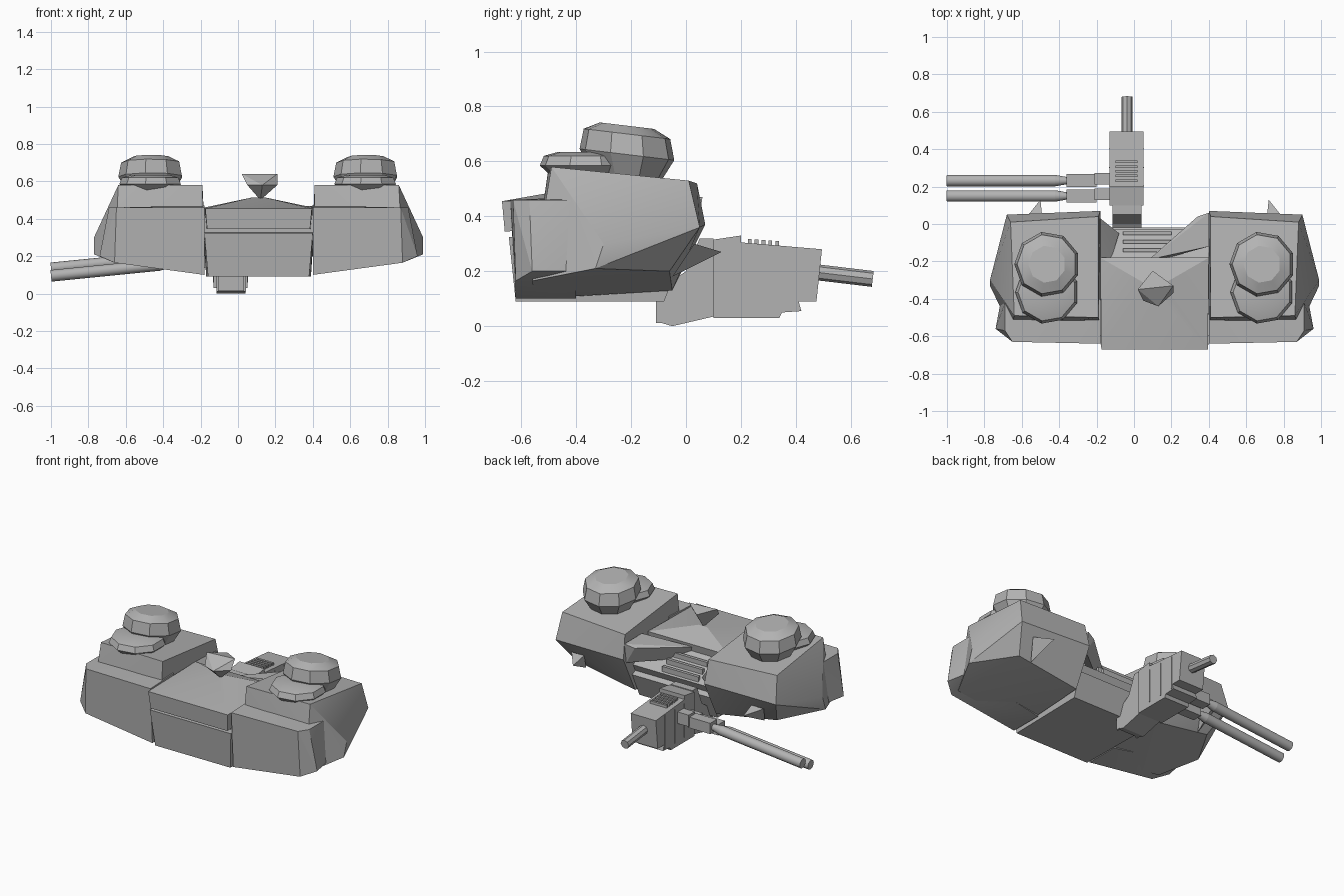
import bpy
import bmesh
import math
from mathutils import Vector

if "Cube" in bpy.data.objects:
    bpy.data.objects.remove(bpy.data.objects["Cube"], do_unlink=True)

# One plain grey for the whole model
grey = bpy.data.materials.new("plain_grey")
grey.use_nodes = True
colour = (0.45, 0.45, 0.45, 1.0)
grey.diffuse_color = colour
grey.node_tree.nodes["Principled BSDF"].inputs["Base Color"].default_value = colour

CENTRE = 0.11  # the hull is symmetric about this x


def finish(name, bm, smooth=20):
    bmesh.ops.recalc_face_normals(bm, faces=bm.faces[:])
    mesh = bpy.data.meshes.new(name)
    bm.to_mesh(mesh)
    bm.free()
    mesh.materials.append(grey)
    obj = bpy.data.objects.new(name, mesh)
    bpy.context.collection.objects.link(obj)
    bpy.ops.object.select_all(action='DESELECT')
    obj.select_set(True)
    bpy.context.view_layer.objects.active = obj
    bpy.ops.object.shade_smooth_by_angle(angle=math.radians(smooth))
    return obj


def hull(name, points):
    """Faceted convex block around a few corner points."""
    bm = bmesh.new()
    for p in points:
        bm.verts.new(p)
    res = bmesh.ops.convex_hull(bm, input=bm.verts[:])
    loose = {g for g in res["geom_interior"] + res["geom_unused"]
             if isinstance(g, bmesh.types.BMVert)}
    bmesh.ops.delete(bm, geom=list(loose), context='VERTS')
    bmesh.ops.dissolve_limit(bm, angle_limit=math.radians(2),
                             verts=bm.verts[:], edges=bm.edges[:])
    return finish(name, bm)


def sided(side, points):
    """Turn (distance from centre line, y, z) into model space."""
    return [(CENTRE + side * u, y, z) for u, y, z in points]


def symmetric(points):
    return sided(1, points) + sided(-1, points)


def box(name, low, high):
    return hull(name, [(x, y, z) for x in (low[0], high[0])
                       for y in (low[1], high[1]) for z in (low[2], high[2])])


def tube(name, start, end, r1, r2, sides=12):
    """Straight round bar between two points."""
    start, end = Vector(start), Vector(end)
    bm = bmesh.new()
    bmesh.ops.create_cone(bm, cap_ends=True, segments=sides, radius1=r1,
                          radius2=r2, depth=(end - start).length)
    obj = finish(name, bm, 35)
    obj.location = (start + end) / 2
    obj.rotation_euler = (end - start).to_track_quat('Z', 'Y').to_euler()
    return obj


def dome(name, x, y, rings, tilt, sides=9):
    """Stacked rings of (z, radius), leaning down towards the rear."""
    points = []
    for z, r in rings:
        for i in range(sides):
            a = math.tau * (i + 0.5) / sides
            dy = r * math.sin(a)
            points.append((x + r * math.cos(a), y + dy, z - tilt * dy))
    return hull(name, points)


# Side pods: tall rear block, lower front block, two stacked domes, rear spike
for side, label in ((1, "left"), (-1, "right")):
    hull(label + "_pod", sided(side, [
        (0.30, -0.50, 0.58), (0.75, -0.49, 0.58), (0.30, 0.04, 0.52),
        (0.77, 0.01, 0.53), (0.29, 0.07, 0.37), (0.79, 0.05, 0.36),
        (0.88, -0.30, 0.30), (0.88, -0.33, 0.21), (0.77, -0.56, 0.165),
        (0.29, -0.55, 0.10), (0.29, -0.05, 0.13), (0.72, -0.06, 0.20)]))
    hull(label + "_pod_front", sided(side, [
        (0.29, -0.64, 0.46), (0.76, -0.63, 0.46), (0.80, -0.57, 0.46),
        (0.80, -0.42, 0.46), (0.29, -0.40, 0.47), (0.77, -0.62, 0.165),
        (0.85, -0.56, 0.20), (0.82, -0.40, 0.20), (0.29, -0.62, 0.10),
        (0.29, -0.40, 0.10)]))
    x = CENTRE + side * 0.575
    dome(label + "_dome", x, -0.215,
         [(0.55, 0.13), (0.625, 0.175), (0.70, 0.16), (0.73, 0.10)], 0.12)
    dome(label + "_lower_dome", x, -0.365,
         [(0.54, 0.12), (0.585, 0.17), (0.62, 0.155), (0.635, 0.10)], 0.0)
    hull(label + "_spike", sided(side, [
        (0.69, 0.03, 0.30), (0.60, 0.03, 0.30), (0.61, 0.13, 0.27),
        (0.64, -0.05, 0.18)]))

# Centre hull below the deck lip, with a flat belly
hull("centre_hull", symmetric([
    (0.29, -0.645, 0.325), (0.27, -0.62, 0.09), (0.28, -0.08, 0.09),
    (0.29, -0.02, 0.24), (0.29, -0.20, 0.33)]))
hull("centre_core", symmetric([
    (0.29, -0.60, 0.42), (0.29, -0.60, 0.28), (0.29, -0.20, 0.42),
    (0.29, -0.03, 0.30), (0.29, -0.08, 0.20)]))

# Overhanging deck, rising slightly to a peak under the crystal
hull("centre_deck", symmetric([
    (0.285, -0.67, 0.455), (0.275, -0.66, 0.345), (0.29, -0.18, 0.46),
    (0.29, -0.20, 0.36), (0.03, -0.33, 0.515)]))

# Upturned crystal on the deck
hull("deck_crystal", [
    (0.12, -0.35, 0.50), (0.02, -0.35, 0.64), (0.10, -0.25, 0.62),
    (0.21, -0.33, 0.64), (0.21, -0.37, 0.58), (0.13, -0.44, 0.58),
    (0.05, -0.41, 0.58)])

# Rear recess: corner gussets and slats
hull("left_gusset", [
    (0.40, 0.06, 0.47), (0.40, -0.12, 0.47), (0.08, -0.19, 0.44),
    (0.11, -0.20, 0.36), (0.40, 0.04, 0.34), (0.34, 0.04, 0.45)])
hull("right_gusset", [
    (-0.18, 0.03, 0.45), (-0.18, -0.18, 0.46), (-0.08, -0.05, 0.34),
    (-0.12, -0.18, 0.40), (-0.18, 0.0, 0.30)])
for i in range(3):
    y = -0.05 - i * 0.045
    box("recess_slat", (-0.06, y - 0.01, 0.28), (0.20, y + 0.01, 0.34 + i * 0.03))

# Gun housing: stepped side profiles extruded across x
def extruded(name, profile, x1, x2):
    bm = bmesh.new()
    face = bm.faces.new([bm.verts.new((x1, y, z)) for y, z in profile])
    out = bmesh.ops.extrude_face_region(bm, geom=[face])
    moved = [v for v in out["geom"] if isinstance(v, bmesh.types.BMVert)]
    bmesh.ops.translate(bm, verts=moved, vec=(x2 - x1, 0, 0))
    return finish(name, bm)


extruded("gun_housing", [
    (0.10, 0.03), (0.34, 0.03), (0.35, 0.05), (0.42, 0.055), (0.41, 0.09),
    (0.475, 0.09), (0.495, 0.28), (0.20, 0.305), (0.20, 0.33), (0.10, 0.315)],
    -0.13, 0.05)
extruded("gun_nose", [
    (-0.10, 0.015), (-0.05, 0.0), (0.10, 0.035), (0.10, 0.32), (0.05, 0.32),
    (0.0, 0.20), (-0.10, 0.13)], -0.115, 0.04)

# Vent frame on the nose
for z in (0.03, 0.05, 0.07):
    box("nose_slat", (-0.09, -0.107, z - 0.005), (0.015, -0.09, z + 0.005))
for x in (-0.115, 0.03):
    box("nose_frame", (x, -0.11, 0.012), (x + 0.012, -0.08, 0.10))

# Cooling ribs and panel seams
for i in range(5):
    y = 0.225 + i * 0.025
    box("gun_rib", (-0.10, y, 0.28), (0.02, y + 0.014, 0.318 - i * 0.002))
for y in (0.20, 0.30, 0.40):
    box("gun_seam", (-0.134, y, 0.06), (0.054, y + 0.006, 0.28))

# Rear rod
tube("rear_rod", (-0.037, 0.47, 0.197), (-0.037, 0.68, 0.172), 0.029, 0.029, 8)

# Twin barrels: square socket, collar, taper and long tube
for label, y, drop in (("front", 0.15, 0.0), ("rear", 0.232, 0.04)):
    def at(x):
        return (x, y, 0.195 + drop + 0.1 * x)
    tube(label + "_barrel", at(-1.0), at(-0.42), 0.031, 0.031, 14)
    tube(label + "_barrel_taper", at(-0.42), at(-0.35), 0.031, 0.018, 14)
    z = at(-0.28)[2]
    box(label + "_collar", (-0.36, y - 0.034, z - 0.04), (-0.20, y + 0.034, z + 0.03))
    box(label + "_socket", (-0.21, y - 0.022, z - 0.03), (-0.10, y + 0.04, z + 0.045))
